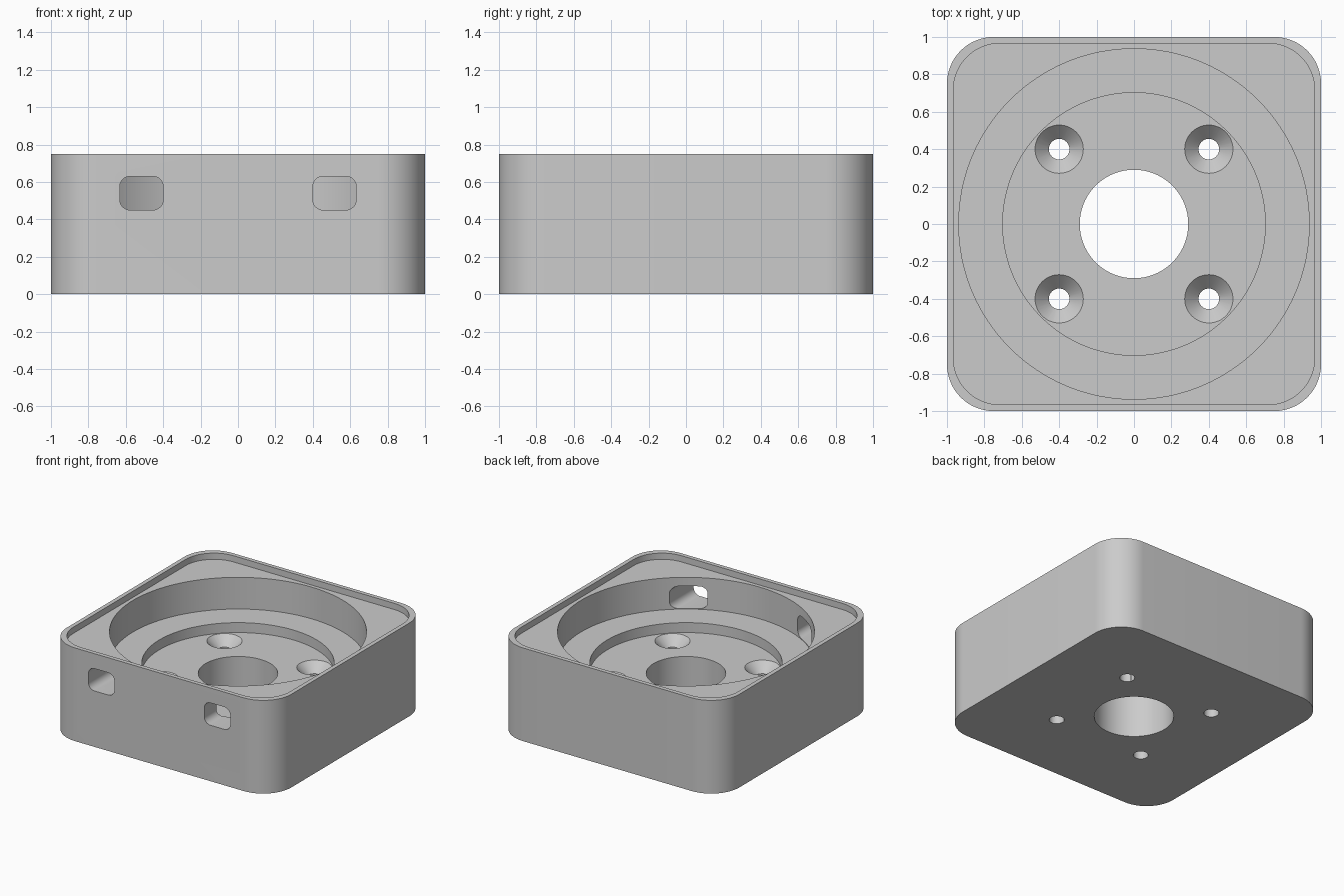
import bpy, bmesh, math
from mathutils import Vector

if "Cube" in bpy.data.objects:
    bpy.data.objects.remove(bpy.data.objects["Cube"])

grey = bpy.data.materials.new("light_grey")
grey.diffuse_color = (0.6, 0.6, 0.6, 1)
grey.use_nodes = True
grey.node_tree.nodes["Principled BSDF"].inputs["Base Color"].default_value = grey.diffuse_color


def loft(name, rings):
    """Closed solid from matching loops of points, capped at both ends."""
    bm = bmesh.new()
    loops = [[bm.verts.new(p) for p in ring] for ring in rings]
    n = len(loops[0])
    for a, b in zip(loops, loops[1:]):
        for i in range(n):
            j = (i + 1) % n
            bm.faces.new((a[i], a[j], b[j], b[i]))
    bm.faces.new(loops[0][::-1])
    bm.faces.new(loops[-1])
    bmesh.ops.recalc_face_normals(bm, faces=bm.faces)
    mesh = bpy.data.meshes.new(name)
    bm.to_mesh(mesh)
    bm.free()
    mesh.materials.append(grey)
    obj = bpy.data.objects.new(name, mesh)
    bpy.context.collection.objects.link(obj)
    return obj


def turned(name, cx, cy, profile, sides):
    """Round solid from (radius, height) pairs."""
    angles = [2 * math.pi * i / sides for i in range(sides)]
    return loft(name, [[(cx + r * math.cos(a), cy + r * math.sin(a), z) for a in angles]
                       for r, z in profile])


def rounded_rect(hw, hh, r, steps):
    pts = []
    for k, (sx, sy) in enumerate(((1, 1), (-1, 1), (-1, -1), (1, -1))):
        for i in range(steps + 1):
            a = math.pi / 2 * (k + i / steps)
            pts.append((sx * (hw - r) + r * math.cos(a), sy * (hh - r) + r * math.sin(a)))
    return pts


def block(name, half, r, z0, z1):
    return loft(name, [[(x, y, z) for x, y in rounded_rect(half, half, r, 16)] for z in (z0, z1)])


# Rounded square housing
housing = block("housing", 1.0, 0.25, 0.0, 0.75)

# Lid recess, then stepped bore with the through hole
cutters = [
    block("lid_recess_cutter", 0.966, 0.25, 0.70, 0.9),
    turned("bore_cutter", 0, 0, [(0.29, -0.1), (0.29, 0.365), (0.702, 0.365), (0.702, 0.445),
                                 (0.937, 0.445), (0.937, 0.95)], 128),
]

# Countersunk screw holes
for sx in (-1, 1):
    for sy in (-1, 1):
        cutters.append(turned("screw_hole_cutter", 0.4 * sx, 0.4 * sy,
                              [(0.055, -0.1), (0.055, 0.29), (0.129, 0.365), (0.129, 0.42)], 48))

# Cable slots through the front wall
for sx in (-1, 1):
    outline = rounded_rect(0.116, 0.09, 0.055, 8)
    cutters.append(loft("slot_cutter", [[(0.516 * sx + u, y, 0.54 + v) for u, v in outline]
                                        for y in (-1.1, -0.62)]))

# Cut everything out of the housing
bpy.context.view_layer.objects.active = housing
for cutter in cutters:
    mod = housing.modifiers.new("cut", 'BOOLEAN')
    mod.operation = 'DIFFERENCE'
    mod.solver = 'EXACT'
    mod.object = cutter
    bpy.ops.object.modifier_apply(modifier=mod.name)
    bpy.data.objects.remove(cutter)

bpy.ops.object.select_all(action='DESELECT')
housing.select_set(True)
bpy.ops.object.shade_smooth_by_angle(angle=math.radians(30))
